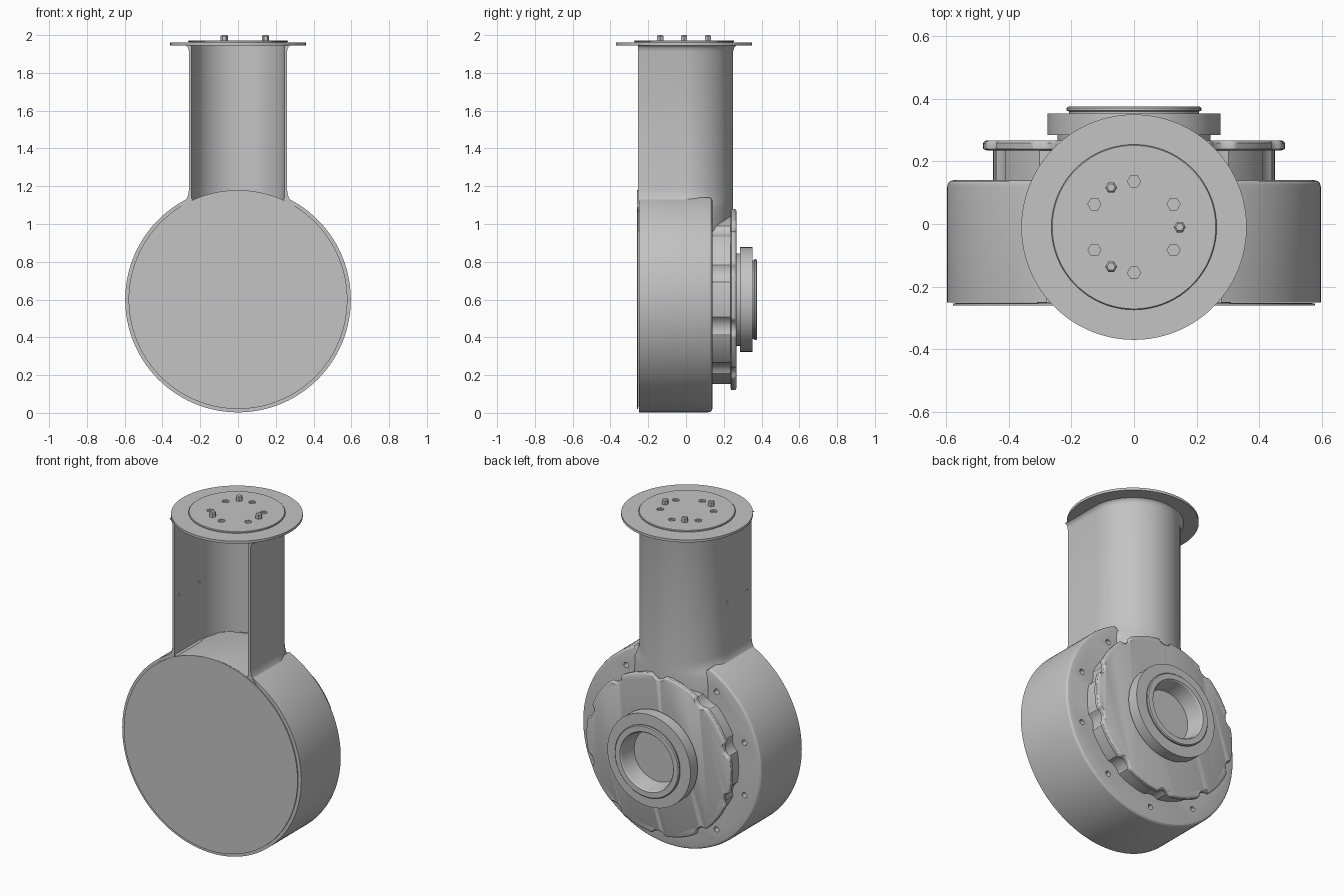
import bpy, bmesh
from math import sin, cos, pi, radians, sqrt, hypot, asin
from mathutils import Vector

old = bpy.data.objects.get("Cube")
if old:
    bpy.data.objects.remove(old, do_unlink=True)

grey = bpy.data.materials.new("plain grey")
grey.use_nodes = True
grey.diffuse_color = (0.55, 0.55, 0.55, 1)
grey.node_tree.nodes["Principled BSDF"].inputs["Base Color"].default_value = (0.55, 0.55, 0.55, 1)

DRUM = Vector((0, 0, 0.6))        # drum axis, along y
TOP = Vector((0, -0.01, 0))       # column and flange axis, along z
STEPS = 360
BOLTS = [radians(18 + 36 * i) for i in range(10)]
BOLT_R = 0.513


def skin(name, rings):
    """Bridge matching rings of points and cap both ends."""
    bm = bmesh.new()
    loops = [[bm.verts.new(p) for p in ring] for ring in rings]
    n = len(loops[0])
    for a, b in zip(loops, loops[1:]):
        for i in range(n):
            j = (i + 1) % n
            bm.faces.new((a[i], a[j], b[j], b[i]))
    bm.faces.new(loops[0])
    bm.faces.new(loops[-1])
    bmesh.ops.recalc_face_normals(bm, faces=bm.faces)
    mesh = bpy.data.meshes.new(name)
    bm.to_mesh(mesh)
    bm.free()
    mesh.materials.append(grey)
    obj = bpy.data.objects.new(name, mesh)
    bpy.context.collection.objects.link(obj)
    return obj


def turned(name, profile, centre, axis, steps=96, outline=None):
    """Stack rings of (radius or inset, height) along an axis."""
    rings = []
    for r, h in profile:
        ring = []
        for i in range(steps):
            t = 2 * pi * i / steps
            rad = outline(t) - r if outline else r
            u, v = rad * cos(t), rad * sin(t)
            local = {"x": (h, u, v), "y": (u, h, v), "z": (u, v, h)}[axis]
            ring.append(centre + Vector(local))
        rings.append(ring)
    return skin(name, rings)


def cut(obj, cutters):
    """Subtract helper solids from a part, then delete the helpers."""
    for c in cutters:
        c.hide_render = True
        mod = obj.modifiers.new("cut", "BOOLEAN")
        mod.object = c
        mod.operation = "DIFFERENCE"
        mod.solver = "EXACT"
    dg = bpy.context.evaluated_depsgraph_get()
    dg.update()
    mesh = bpy.data.meshes.new_from_object(obj.evaluated_get(dg))
    obj.modifiers.clear()
    obj.data = mesh
    for c in cutters:
        bpy.data.objects.remove(c, do_unlink=True)


def scalloped(radius, notch):
    """Circle outline with round bites taken out around the bolts."""
    def outline(t):
        r = radius
        for b in BOLTS:
            d = t - b
            side = BOLT_R * sin(d)
            if cos(d) > 0 and abs(side) < notch:
                r = min(r, BOLT_R * cos(d) - sqrt(notch ** 2 - side ** 2))
        return r
    return outline


def drum_outline(t):
    # lower surface where the column channel opens
    return 0.577 if abs(t - pi / 2) < asin(0.25 / 0.597) else 0.597


# drum body with rounded back edge and bolt holes
drum = turned("drum", [(0, -0.25), (0, 0.118), (0.003, 0.13), (0.01, 0.137), (0.022, 0.14)],
              DRUM, "y", STEPS, drum_outline)
holes = []
for b in BOLTS:
    if abs(b - pi / 2) > 0.1:
        c = DRUM + Vector((BOLT_R * cos(b), 0, BOLT_R * sin(b)))
        holes.append(turned("hole_cutter", [(0.016, 0.09), (0.016, 0.2)], c, "y", 16))
cut(drum, holes)

# front lid with a fine groove behind its edge
turned("front_lid", [(0.57, -0.252), (0.57, -0.254), (0.579, -0.254), (0.579, -0.26)],
       DRUM, "y", 160)

# scalloped neck and back cover
turned("back_neck", [(0, 0.13), (0, 0.245)], DRUM, "y", STEPS, scalloped(0.45, 0.08))
turned("back_cover", [(0.012, 0.235), (0, 0.24), (0, 0.258), (0.003, 0.263), (0.01, 0.267)],
       DRUM, "y", STEPS, scalloped(0.482, 0.055))

# stepped hub ring with a tapered bore
turned("hub_ring", [(0.245, 0.255), (0.245, 0.285), (0.277, 0.285), (0.277, 0.353),
                    (0.208, 0.353), (0.208, 0.36), (0.215, 0.362), (0.215, 0.37),
                    (0.21, 0.375), (0.178, 0.375), (0.172, 0.368), (0.155, 0.272)],
       DRUM, "y", 128)


# open-fronted column, flared where it meets the drum and the flange
def channel(z, flare, sideways):
    outer, inner = [], []
    arc = 48
    front = -0.243
    for r, pts in ((0.26, outer), (0.245, inner)):
        pts.append(Vector((r, front, z)))
        for i in range(arc + 1):
            t = pi * i / arc
            pts.append(Vector((r * cos(t), r * sin(t), z)))
        pts.append(Vector((-r, front, z)))
    for p in outer:
        n = Vector((p.x, max(p.y, 0), 0)).normalized()
        if sideways:
            n = Vector((n.x * abs(n.x), 0, 0))
        p += n * flare
    return [TOP + p for p in outer + inner[::-1]]


column = skin("column", [channel(z, f, z < 1.5) for z, f in (
    (0.96, 0.05), (1.09, 0.045), (1.11, 0.028), (1.13, 0.014), (1.15, 0.005), (1.18, 0),
    (1.915, 0), (1.932, 0.004), (1.94, 0.01), (1.947, 0.02))])
cut(column, [turned("hole_cutter", [(0.008, -0.4), (0.008, -0.1)], Vector((0, y, 1.48)), "x", 12)
             for y in (-0.21, -0.02)])

# floor closing the channel behind the drum
floor = []
for z in (0.97, 1.13):
    floor.append([TOP + Vector((0.25 * cos(pi * i / 32), 0.25 * sin(pi * i / 32), z))
                  for i in range(33)])
skin("channel_floor", floor)

# top flange and raised mounting plate
turned("top_flange", [(0.36, 1.945), (0.36, 1.96)], TOP, "z", 128)
plate = turned("mounting_plate", [(0.258, 1.95), (0.258, 1.963), (0.264, 1.963),
                                  (0.264, 1.969), (0.261, 1.972)], TOP, "z", 128)


def around(deg, r=0.146):
    return TOP + Vector((r * cos(radians(deg)), r * sin(radians(deg)), 0))


cut(plate, [turned("hole_cutter", [(0.021, 1.955), (0.021, 2.0)], around(30 + 60 * i), "z", 6)
            for i in range(6)])

# three hexagonal studs
for i in range(3):
    turned(f"stud_{i + 1}", [(0.019, 1.96), (0.019, 1.994), (0.013, 2.0)],
           around(120 * i), "z", 6)

# smooth round surfaces, keep edges sharp
bpy.ops.object.select_all(action="DESELECT")
for o in bpy.context.scene.objects:
    if o.type == "MESH":
        o.select_set(True)
        bpy.context.view_layer.objects.active = o
bpy.ops.object.shade_smooth_by_angle(angle=radians(30))
